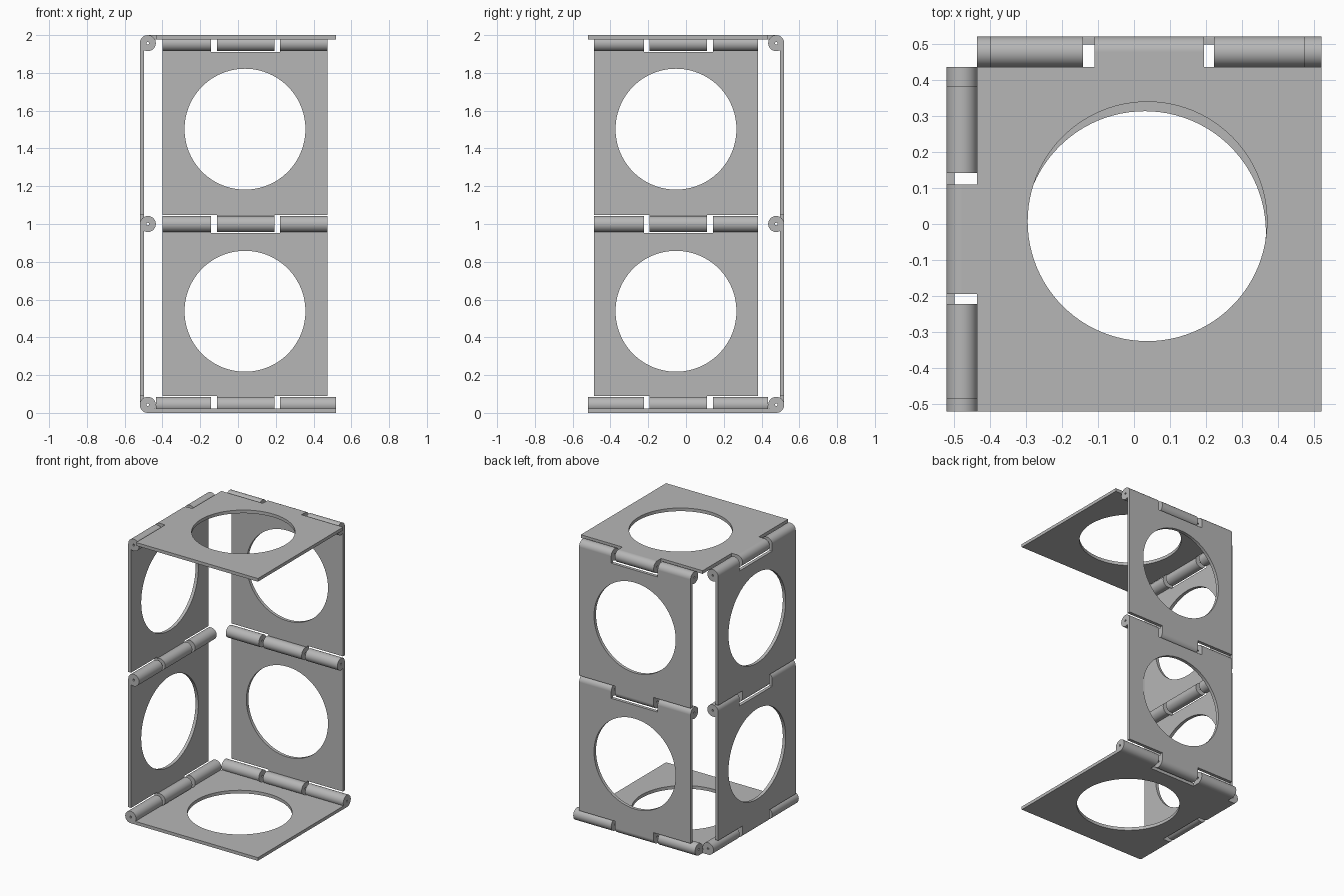
import bpy
import bmesh
from math import cos, sin, pi
from mathutils import Vector

if "Cube" in bpy.data.objects:
    bpy.data.objects.remove(bpy.data.objects["Cube"], do_unlink=True)

E = 0.52          # outer face of the frame
R = 0.0425        # knuckle radius
A = E - R         # hinge axis offset
B = A - R         # edge of the flat plates
T = 0.0225        # plate thickness
GAP = R + 0.005   # clearance from hinge axis to wall edge
MID = (-0.11, 0.194)      # centre knuckle span
LEFT, RIGHT = -0.142, 0.222   # inner ends of the outer knuckles

grey = bpy.data.materials.new("light_grey")
grey.use_nodes = True
colour = (0.47, 0.47, 0.47, 1)
grey.diffuse_color = colour
grey.node_tree.nodes["Principled BSDF"].inputs["Base Color"].default_value = colour


def circle(cx, cy, r, n):
    return [(cx + r * cos(2 * pi * i / n), cy + r * sin(2 * pi * i / n)) for i in range(n)]


def slab(bm, loops, place, depth):
    """Fill closed outlines (holes included) and extrude them by depth."""
    edges = []
    for loop in loops:
        pts = [p for i, p in enumerate(loop)
               if (Vector(p) - Vector(loop[i - 1])).length > 1e-5]
        vs = [bm.verts.new(place(u, v, 0)) for u, v in pts]
        edges += [bm.edges.new((vs[i - 1], vs[i])) for i in range(len(vs))]
    move = Vector(place(0, 0, depth)) - Vector(place(0, 0, 0))
    fill = bmesh.ops.triangle_fill(bm, edges=edges, use_beauty=True, normal=move.normalized())
    faces = [g for g in fill["geom"] if isinstance(g, bmesh.types.BMFace)]
    new = bmesh.ops.extrude_face_region(bm, geom=faces)["geom"]
    bmesh.ops.translate(bm, vec=move, verts=[g for g in new if isinstance(g, bmesh.types.BMVert)])


def knuckle(bm, place, span, axis):
    """Drilled barrel lying along the hinge axis."""
    profile = [circle(axis, R, R, 32), circle(axis, R, 0.007, 12)]
    slab(bm, profile, lambda c, w, a: place(span[0] + a, c, w), span[1] - span[0])


def tabs(spans, base, tip):
    """Stepped edge, running from high to low."""
    pts = []
    for lo, hi in spans:
        pts += [(hi, base), (hi, tip), (lo, tip), (lo, base)]
    return pts


def finish(bm, name):
    bmesh.ops.recalc_face_normals(bm, faces=bm.faces)
    mesh = bpy.data.meshes.new(name)
    bm.to_mesh(mesh)
    bm.free()
    mesh.materials.append(grey)
    ob = bpy.data.objects.new(name, mesh)
    bpy.context.collection.objects.link(ob)
    bpy.ops.object.select_all(action="DESELECT")
    ob.select_set(True)
    bpy.context.view_layer.objects.active = ob
    bpy.ops.object.shade_smooth_by_angle(angle=pi / 6)


def wall(name, place, lo, hi, z0, z1, hole):
    """Upright panel: centre knuckle below, two outer knuckles above."""
    bm = bmesh.new()
    outer = [(RIGHT, hi), (lo, LEFT)]
    outline = tabs(outer, z1 - GAP, z1)
    outline += [(lo, z0 + GAP)] + tabs([MID], z0 + GAP, z0)[::-1] + [(hi, z0 + GAP)]
    slab(bm, [outline, circle(*hole, 0.32, 96)], place, T)
    knuckle(bm, place, MID, z0)
    for span in outer:
        knuckle(bm, place, span, z1)
    finish(bm, name)


def plate(name, height, spans, hole, radius):
    """Flat square plate hinged along its back and right edges."""
    bm = bmesh.new()
    edge = [(E, B)] + tabs(spans, B, A) + [(-B, B)]
    outline = [(E, -E)] + edge + [(-y, -x) for x, y in edge[-2::-1]]
    slab(bm, [outline, circle(*hole, radius, 96)], lambda x, y, w: (x, y, height(w)), T)
    for span in spans:
        knuckle(bm, lambda a, c, w: (a, c, height(w)), span, A)
        knuckle(bm, lambda a, c, w: (-c, -a, height(w)), span, A)
    finish(bm, name)


# Hinged walls, two stacked panels on each side
levels = {"lower": (R, 1.0, 0.538), "upper": (1.0, 2 - R, 1.502)}
for level, (z0, z1, zc) in levels.items():
    wall("back_panel_" + level, lambda a, c, w: (a, E - w, c),
         -0.40, 0.474, z0, z1, (0.037, zc))
    wall("right_panel_" + level, lambda a, c, w: (w - E, -a, c),
         -0.382, 0.486, z0, z1, (0.053, zc))

# Top and bottom plates
plate("top_plate", lambda w: 2 - w, [MID], (0.037, 0.007), 0.332)
plate("bottom_plate", lambda w: w, [(RIGHT, E), (-B, LEFT)], (0.03, -0.023), 0.336)
